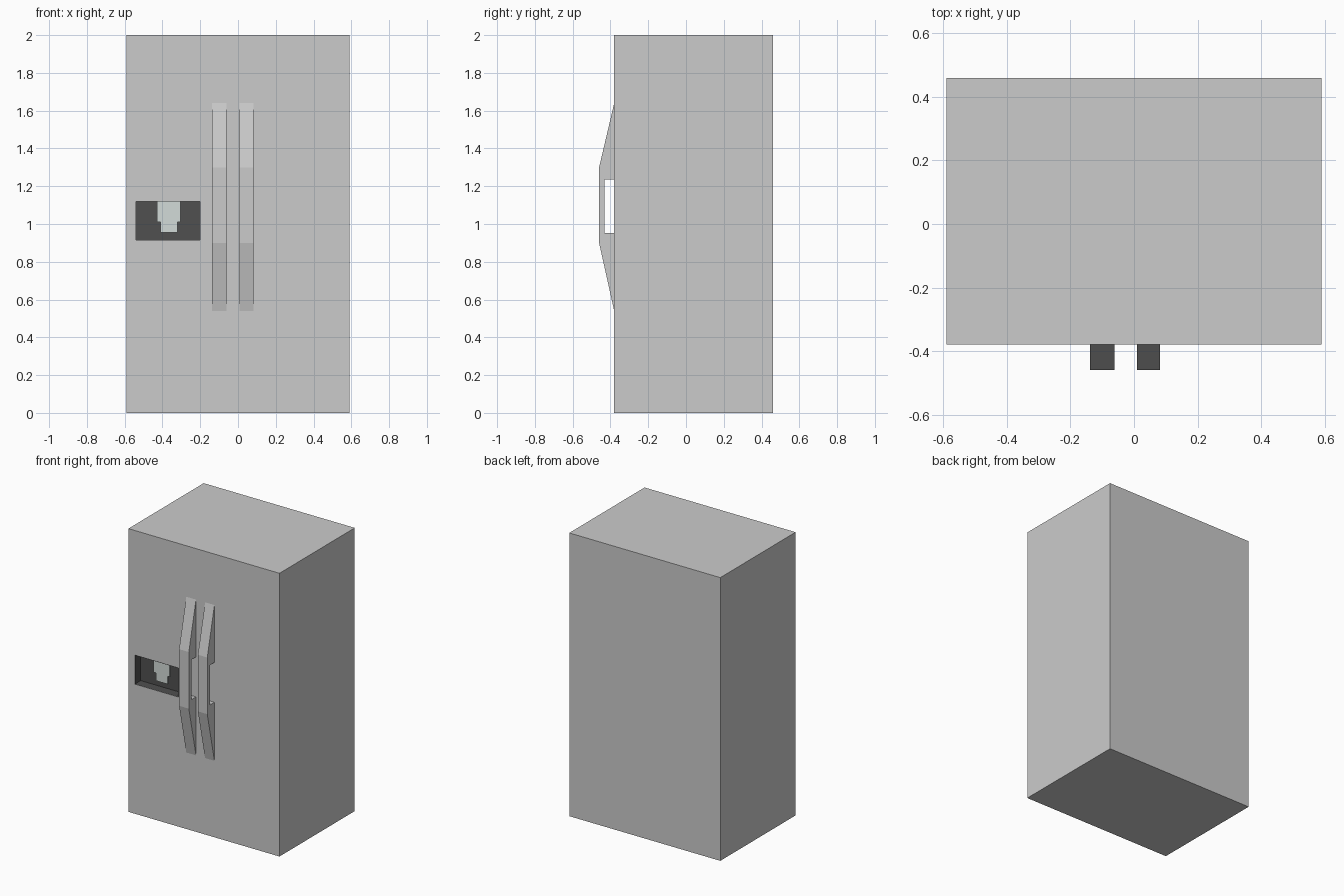
import bpy
import bmesh

if "Cube" in bpy.data.objects:
    bpy.data.objects.remove(bpy.data.objects["Cube"])


def make_object(name, bm, color=None):
    mesh = bpy.data.meshes.new(name)
    bm.to_mesh(mesh)
    bm.free()
    obj = bpy.data.objects.new(name, mesh)
    bpy.context.collection.objects.link(obj)
    if color:
        mat = bpy.data.materials.new(name + "_colour")
        mat.diffuse_color = (*color, 1)
        mat.use_nodes = True
        mat.node_tree.nodes["Principled BSDF"].inputs["Base Color"].default_value = mat.diffuse_color
        mesh.materials.append(mat)
    return obj


def box_bm(x0, x1, y0, y1, z0, z1):
    bm = bmesh.new()
    bmesh.ops.create_cube(bm, size=1)
    for v in bm.verts:
        v.co = (x1 if v.co.x > 0 else x0,
                y1 if v.co.y > 0 else y0,
                z1 if v.co.z > 0 else z0)
    return bm


def prism_bm(points, direction):
    """Face from 3D points, extruded along direction."""
    bm = bmesh.new()
    face = bm.faces.new([bm.verts.new(p) for p in points])
    ext = bmesh.ops.extrude_face_region(bm, geom=[face], use_keep_orig=True)
    moved = [g for g in ext["geom"] if isinstance(g, bmesh.types.BMVert)]
    bmesh.ops.translate(bm, vec=direction, verts=moved)
    bmesh.ops.recalc_face_normals(bm, faces=bm.faces[:])
    return bm


FRONT, BACK = -0.38, 0.46
RECESS = -0.315                 # back wall of the dispenser bay
LEFT, RIGHT = -0.54, -0.20      # dispenser width

# Cabinet with a bay cut for the dispenser
cabinet = make_object("cabinet", box_bm(-0.59, 0.59, FRONT, BACK, 0, 2))
cutter = make_object("bay_cutter", box_bm(LEFT, RIGHT, FRONT - 0.1, RECESS, 0.915, 1.22))
cutter.hide_render = True
cutter.display_type = 'WIRE'
cut = cabinet.modifiers.new("dispenser_bay", 'BOOLEAN')
cut.operation = 'DIFFERENCE'
cut.solver = 'EXACT'
cut.object = cutter

# Dark open-fronted lining of the bay
e = 0.001
bm = box_bm(LEFT + e, RIGHT - e, FRONT, RECESS - e, 0.915 + e, 1.12 - e)
bm.normal_update()
front = [f for f in bm.faces if f.normal.y < -0.5]
bmesh.ops.delete(bm, geom=front, context='FACES')
bmesh.ops.reverse_faces(bm, faces=bm.faces[:])
make_object("bay_lining", bm, (0.08, 0.08, 0.08))

# Pale control panel, flush with the door
make_object("control_panel", box_bm(LEFT, RIGHT, FRONT, RECESS, 1.12, 1.22),
            (0.70, 0.68, 0.68))

# Stepped dispenser paddle
paddle = [(-0.43, 1.118), (-0.43, 1.01), (-0.41, 1.01), (-0.41, 0.955),
          (-0.32, 0.955), (-0.32, 1.01), (-0.305, 1.01), (-0.305, 1.118)]
make_object("dispenser_paddle",
            prism_bm([(x, -0.33, z) for x, z in paddle], (0, 0.013, 0)),
            (0.65, 0.71, 0.69))

# Door handles: tapered bars with a finger gap behind
handle = [(FRONT, 1.64), (-0.46, 1.30), (-0.46, 0.90), (FRONT, 0.54),
          (FRONT, 0.953), (-0.432, 0.953), (-0.432, 1.235), (FRONT, 1.235)]
for name, x0, width in (("left_handle", -0.138, 0.076), ("right_handle", 0.009, 0.073)):
    make_object(name, prism_bm([(x0, y, z) for y, z in handle], (width, 0, 0)))
